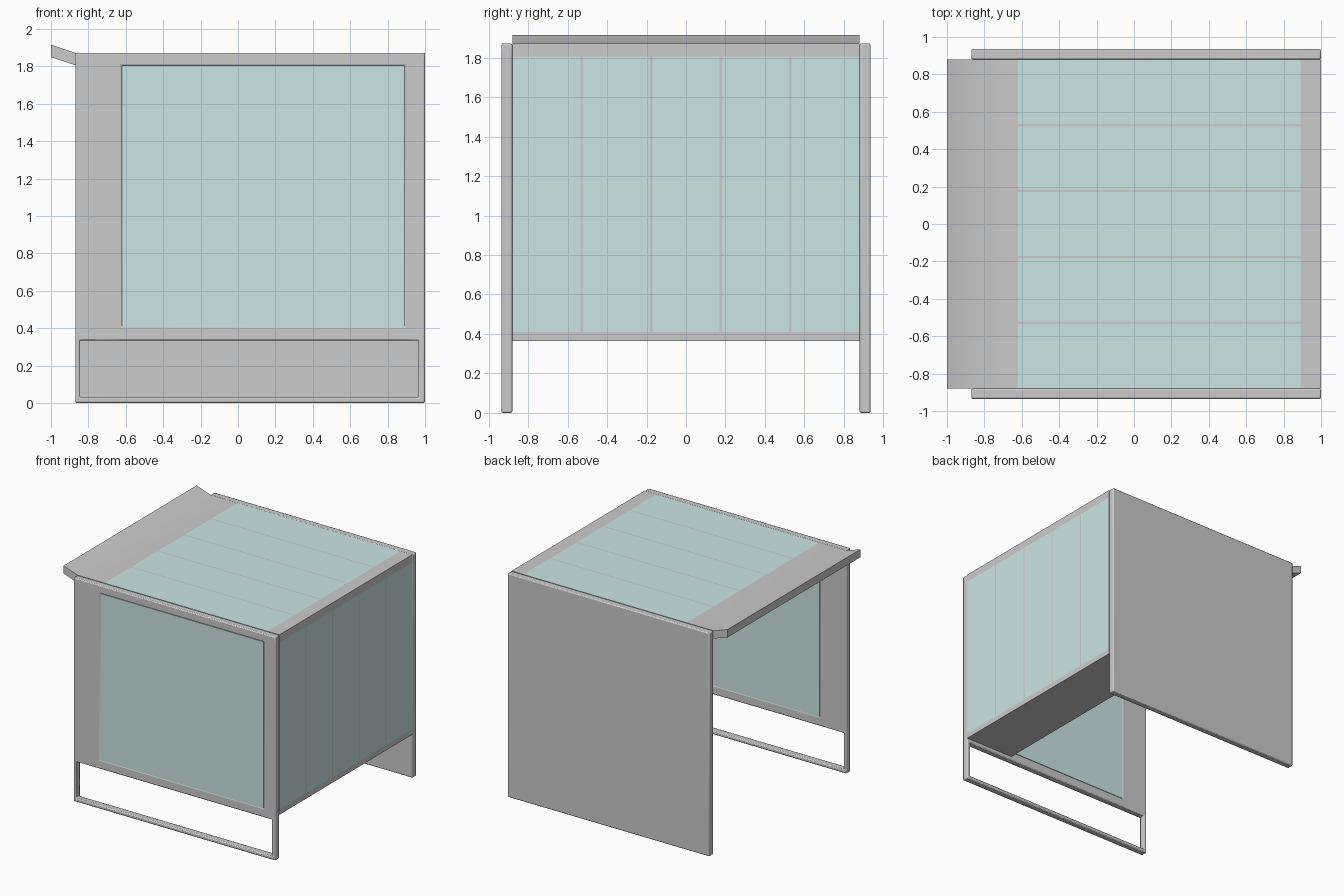
import bpy, bmesh
from mathutils import Vector

if "Cube" in bpy.data.objects:
    bpy.data.objects.remove(bpy.data.objects["Cube"])

glass = bpy.data.materials.new("glass_tint")
glass.diffuse_color = (0.60, 0.79, 0.78, 1)
glass.use_nodes = True
glass.node_tree.nodes["Principled BSDF"].inputs["Base Color"].default_value = glass.diffuse_color


def sheet(name, outer, holes, place, depth, mat=None, bevel=0, cuts=()):
    """Rectangle (u0, v0, u1, v1) with rectangular holes, thickened by a vector."""
    rects = [outer] + list(holes)
    us = sorted({r[i] for r in rects for i in (0, 2)} | set(cuts))
    vs = sorted({r[i] for r in rects for i in (1, 3)})
    bm = bmesh.new()
    grid = {(u, v): bm.verts.new(place(u, v)) for u in us for v in vs}
    for a, b in zip(us, us[1:]):
        for c, d in zip(vs, vs[1:]):
            mu, mv = (a + b) / 2, (c + d) / 2
            if not any(h[0] < mu < h[2] and h[1] < mv < h[3] for h in holes):
                bm.faces.new([grid[k] for k in ((a, c), (b, c), (b, d), (a, d))])
    bmesh.ops.delete(bm, geom=[v for v in bm.verts if not v.link_faces], context='VERTS')
    ext = bmesh.ops.extrude_face_region(bm, geom=bm.faces[:], use_keep_orig=True)
    moved = [g for g in ext['geom'] if isinstance(g, bmesh.types.BMVert)]
    bmesh.ops.translate(bm, verts=moved, vec=Vector(depth))
    bmesh.ops.recalc_face_normals(bm, faces=bm.faces[:])
    me = bpy.data.meshes.new(name)
    bm.to_mesh(me)
    bm.free()
    ob = bpy.data.objects.new(name, me)
    bpy.context.collection.objects.link(ob)
    if mat:
        me.materials.append(mat)
    if bevel:
        mod = ob.modifiers.new("soft_edges", 'BEVEL')
        mod.width, mod.segments, mod.limit_method = bevel, 2, 'ANGLE'
    bpy.ops.object.select_all(action='DESELECT')
    ob.select_set(True)
    bpy.context.view_layer.objects.active = ob
    bpy.ops.object.shade_smooth_by_angle(angle=0.6)
    return ob


X0, X1, Y, YI = -0.87, 1.0, 0.935, 0.88
TOP, ROOF_T, WALL = 1.872, 0.066, 0.055

# five pane spans across y, separated by thin glazing bars
pitch, bar = 2 * YI / 5, 0.012
panes = [(-YI + i * pitch + (bar / 2 if i else 0.002),
          -YI + (i + 1) * pitch - (bar / 2 if i < 4 else 0.002)) for i in range(5)]


def front(x, z): return (x, -Y, z)
def rear(x, z): return (x, Y, z)
def side(y, z): return (X1, y, z)
def roof(x, y): return (x, y, TOP + max(0, X0 - x) * 0.335)


# front side wall: large window, open foot below
window = (-0.62, 0.41, 0.89, 1.805)
sheet("front_wall", (X0, 0, X1, TOP), [window, (-0.845, 0.03, 0.965, 0.335)],
      front, (0, WALL, 0), bevel=0.008)
sheet("front_window", window, [], front, (0, WALL, 0), glass)

# solid wall on the far side
sheet("rear_wall", (X0, 0, X1, TOP), [], rear, (0, -WALL, 0), bevel=0.008)

# glazed wall behind the bench
holes = [(a, 0.41, b, TOP - ROOF_T) for a, b in panes]
sheet("bench_wall", (-YI, 0.365, YI, TOP - ROOF_T + 0.001), holes, side, (-WALL, 0, 0))
for i, h in enumerate(holes):
    sheet(f"wall_pane_{i + 1}", h, [], side, (-WALL, 0, 0), glass)

# glazed roof with the upturned eave on the open side
holes = [(-0.62, a, 0.89, b) for a, b in panes]
sheet("roof", (-1.0, -YI, X1, YI), holes, roof, (0, 0, -ROOF_T), cuts=(X0,))
for i, h in enumerate(holes):
    sheet(f"roof_pane_{i + 1}", h, [], roof, (0, 0, -ROOF_T), glass)

# bench along the glazed wall
sheet("bench", (0.54, -YI, X1 - WALL, YI), [], lambda x, y: (x, y, 0.41), (0, 0, -0.045))
